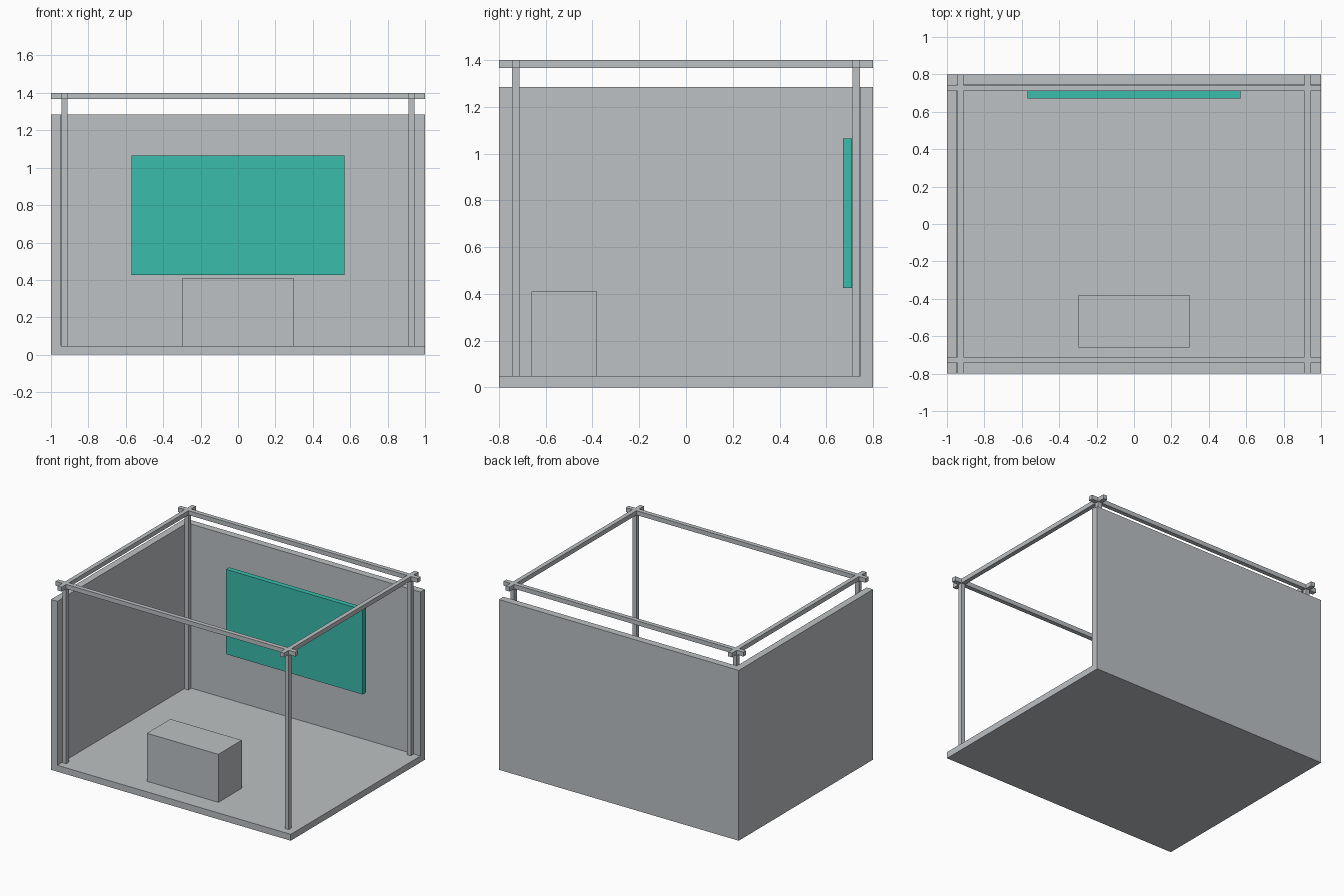
import bpy

if "Cube" in bpy.data.objects:
    bpy.data.objects.remove(bpy.data.objects["Cube"])


def material(name, rgb):
    m = bpy.data.materials.new(name)
    m.diffuse_color = (*rgb, 1)
    m.use_nodes = True
    m.node_tree.nodes["Principled BSDF"].inputs["Base Color"].default_value = m.diffuse_color
    return m


grey = material("light grey", (0.503, 0.533, 0.546))
teal = material("teal", (0.042, 0.503, 0.413))


def box(name, x, y, z, mat=grey):
    """Box from (min, max) ranges on each axis."""
    ranges = (x, y, z)
    bpy.ops.mesh.primitive_cube_add(size=1, location=[(a + b) / 2 for a, b in ranges])
    ob = bpy.context.object
    ob.name = name
    ob.scale = [b - a for a, b in ranges]
    bpy.ops.object.transform_apply(location=False, rotation=False, scale=True)
    ob.data.materials.append(mat)
    return ob


FLOOR, WALL_TOP, TOP = 0.048, 1.284, 1.4
BAR = 0.0165            # half width of the frame bars
PX, PY = 0.928, 0.728   # frame bar centre lines
WALL = 0.053            # wall thickness

# floor and the two walls
box("floor", (-1, 1), (-0.8, 0.8), (0, FLOOR))
box("back_wall", (-1, 1), (0.8 - WALL, 0.8), (FLOOR, WALL_TOP))
box("left_wall", (-1, -1 + WALL), (-0.8, 0.8 - WALL), (FLOOR, WALL_TOP))

# corner posts and crossing roof beams
beam_z = (TOP - 2 * BAR, TOP)
for sx, side in ((-1, "left"), (1, "right")):
    xr = (sx * PX - BAR, sx * PX + BAR)
    box(f"{side}_beam", xr, (-0.8, 0.8), beam_z)
    for sy, end in ((-1, "front"), (1, "back")):
        box(f"{end}_{side}_post", xr, (sy * PY - BAR, sy * PY + BAR), (FLOOR, beam_z[0]))
for sy, end in ((-1, "front"), (1, "back")):
    box(f"{end}_beam", (-1, 1), (sy * PY - BAR, sy * PY + BAR), beam_z)

# display panel and counter
box("display_panel", (-0.57, 0.57), (0.671, 0.71), (0.425, 1.064), teal)
box("counter", (-0.298, 0.298), (-0.66, -0.38), (FLOOR, 0.41))
